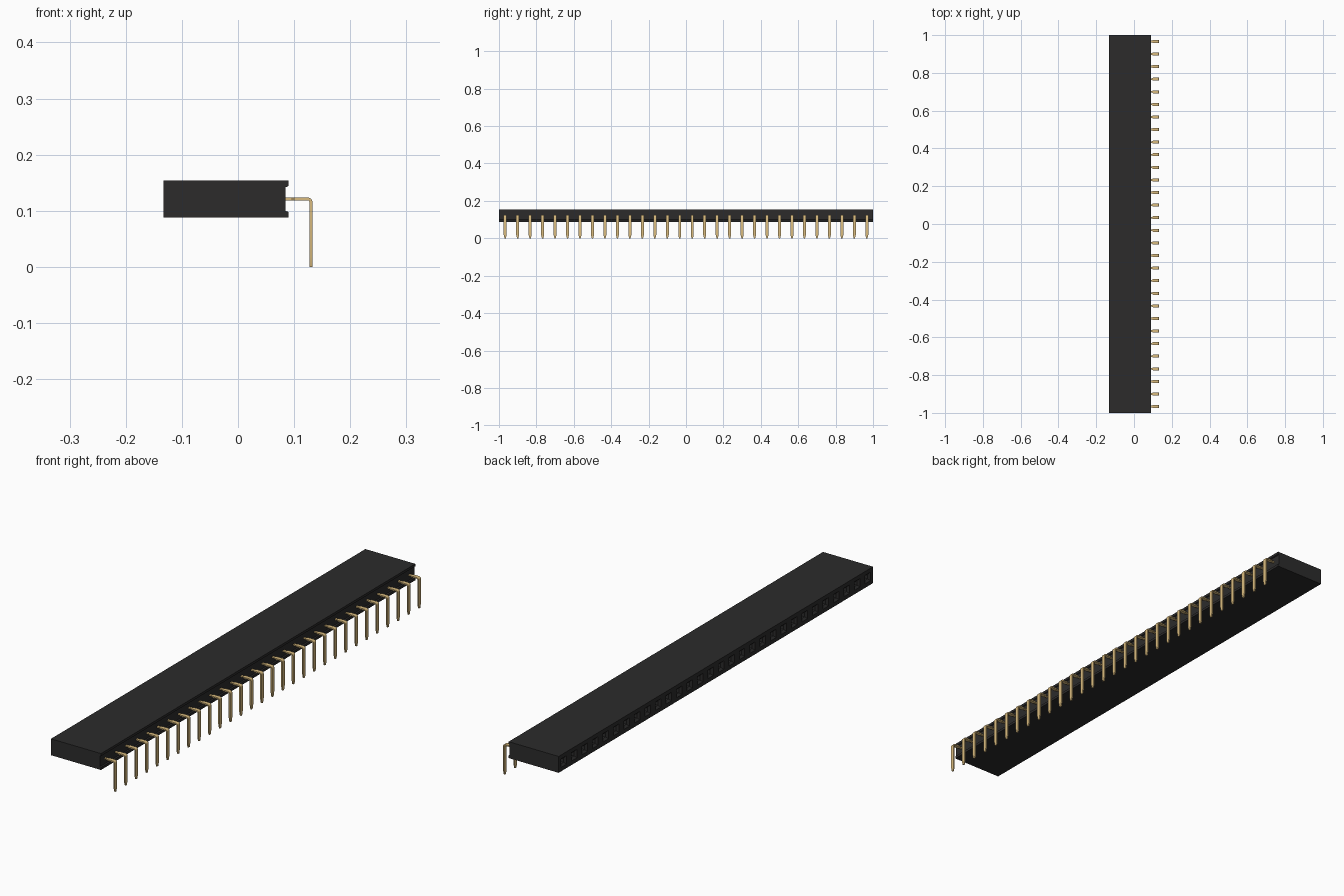
import bpy
import bmesh
import math

cube = bpy.data.objects.get("Cube")
if cube:
    bpy.data.objects.remove(cube, do_unlink=True)

COUNT = 30
PITCH = 2.0 / COUNT


def material(name, rgb):
    m = bpy.data.materials.new(name)
    m.use_nodes = True
    m.diffuse_color = (*rgb, 1)
    bsdf = m.node_tree.nodes["Principled BSDF"]
    bsdf.inputs["Base Color"].default_value = (*rgb, 1)
    bsdf.inputs["Roughness"].default_value = 0.6
    return m


black = material("black plastic", (0.025, 0.0245, 0.0245))
gold = material("gold metal", (0.70, 0.50, 0.21))


def add_object(name, bm, mat):
    bmesh.ops.recalc_face_normals(bm, faces=bm.faces)
    mesh = bpy.data.meshes.new(name)
    bm.to_mesh(mesh)
    bm.free()
    mesh.materials.append(mat)
    obj = bpy.data.objects.new(name, mesh)
    bpy.context.collection.objects.link(obj)
    return obj


# Housing: profile with a shallow channel on the pin side, swept along y
X0, X1, Z0, Z1 = -0.1328, 0.0898, 0.0880, 0.1540
profile = [(X0, Z0), (X1, Z0), (X1, Z0 + 0.010), (0.085, Z0 + 0.012),
           (0.085, Z1 - 0.012), (X1, Z1 - 0.010), (X1, Z1), (X0, Z1)]
bm = bmesh.new()
rings = [[bm.verts.new((x, -1 + i * PITCH, z)) for x, z in profile]
         for i in range(COUNT + 1)]
n = len(profile)
for a, b in zip(rings, rings[1:]):
    for k in range(n):
        bm.faces.new((a[k], a[(k + 1) % n], b[(k + 1) % n], b[k]))
bm.faces.new(rings[0])
bm.faces.new(rings[-1])
bmesh.ops.recalc_face_normals(bm, faces=bm.faces)

# Sockets: funnel mouth and square hole in every cell of the mating side
cells = [f for f in bm.faces if f.normal.x < -0.9]
for thickness, depth in ((0.016, 0), (0.008, -0.008), (0.0005, -0.10)):
    bmesh.ops.inset_individual(bm, faces=cells, thickness=thickness,
                               depth=depth, use_even_offset=True)
add_object("housing", bm, black)

# Pin outline in xz: thin strip with a rounded bend, as (x, z, nx, nz, half width)
HALF_T, WIDE, NARROW = 0.0026, 0.0079, 0.0045
BEND, PIN_X, PIN_Z = 0.006, 0.1302, 0.1212
sections = [(0.075, PIN_Z, 0, 1, NARROW), (0.096, PIN_Z, 0, 1, NARROW),
            (0.100, PIN_Z, 0, 1, WIDE)]
for i in range(5):
    a = math.radians(90 - 22.5 * i)
    c, s = math.cos(a), math.sin(a)
    sections.append((PIN_X - BEND + BEND * c, PIN_Z - BEND + BEND * s, c, s, WIDE))
sections += [(PIN_X, 0.018, 1, 0, WIDE), (PIN_X, 0.0, 1, 0, 0.0035)]

bm = bmesh.new()
rings = []
for x, z, nx, nz, w in sections:
    rings.append([bm.verts.new((x + nx * HALF_T * t, y, z + nz * HALF_T * t))
                  for y, t in ((-w, -1), (w, -1), (w, 1), (-w, 1))])
for a, b in zip(rings, rings[1:]):
    for k in range(4):
        bm.faces.new((a[k], a[(k + 1) % 4], b[(k + 1) % 4], b[k]))
bm.faces.new(rings[0])
bm.faces.new(rings[-1])
pins = add_object("pins", bm, gold)
pins.location.y = -1 + PITCH / 2

# Row of pins
row = pins.modifiers.new("row", 'ARRAY')
row.count = COUNT
row.use_relative_offset = False
row.use_constant_offset = True
row.constant_offset_displace = (0, PITCH, 0)

bpy.ops.object.select_all(action='DESELECT')
pins.select_set(True)
bpy.context.view_layer.objects.active = pins
bpy.ops.object.shade_smooth_by_angle(angle=math.radians(30))
